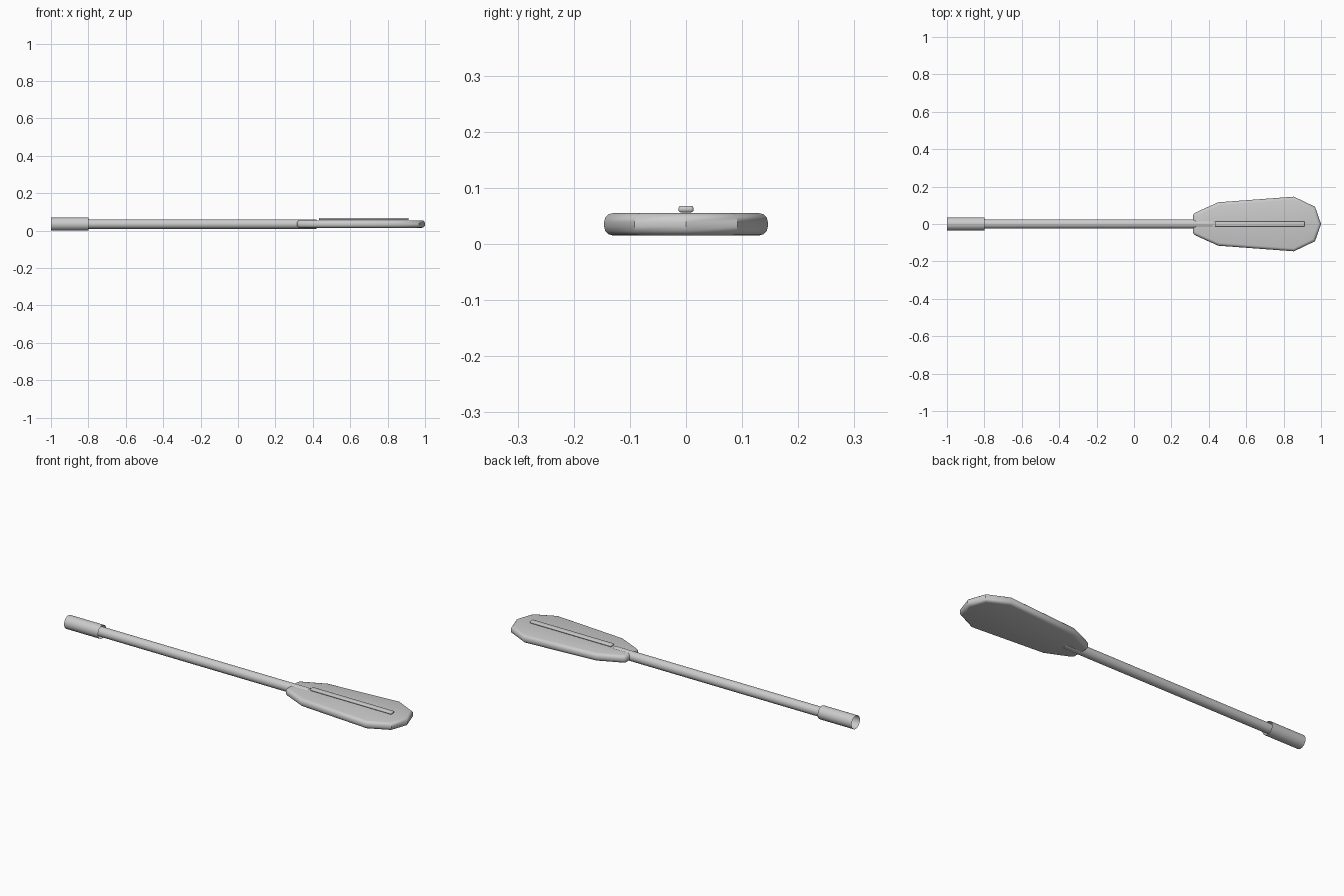
import bpy, bmesh, math
from mathutils import Matrix, Vector

if "Cube" in bpy.data.objects:
    bpy.data.objects.remove(bpy.data.objects["Cube"])

AXIS_Z = 0.035


def finish(name, bm):
    bmesh.ops.recalc_face_normals(bm, faces=bm.faces)
    mesh = bpy.data.meshes.new(name)
    bm.to_mesh(mesh)
    bm.free()
    obj = bpy.data.objects.new(name, mesh)
    bpy.context.collection.objects.link(obj)
    bpy.ops.object.select_all(action='DESELECT')
    obj.select_set(True)
    bpy.context.view_layer.objects.active = obj
    return obj


def tube(name, x0, x1, radius, sides=24):
    # Open-ended tube lying along x
    bm = bmesh.new()
    place = Matrix.Translation(((x0 + x1) / 2, 0, AXIS_Z)) @ Matrix.Rotation(math.pi / 2, 4, 'Y')
    bmesh.ops.create_cone(bm, cap_ends=False, segments=sides, radius1=radius,
                          radius2=radius, depth=x1 - x0, matrix=place)
    # Outward normals
    obj = finish(name, bm)
    if obj.data.polygons[0].normal.dot(obj.data.polygons[0].center - Vector((0, 0, AXIS_Z))
                                       - Vector((obj.data.polygons[0].center.x, 0, 0))) < 0:
        obj.data.flip_normals()
    bpy.ops.object.shade_smooth_by_angle(angle=math.radians(30))


def slab(name, half_outline, z0, z1, bevel):
    # Mirrored outline extruded upwards, with rounded rims
    outline = half_outline + [(x, -y) for x, y in reversed(half_outline) if y > 0]
    bm = bmesh.new()
    base = bm.faces.new([bm.verts.new((x, y, z0)) for x, y in outline])
    top = bmesh.ops.extrude_face_region(bm, geom=[base])['geom']
    bmesh.ops.translate(bm, vec=(0, 0, z1 - z0),
                        verts=[v for v in top if isinstance(v, bmesh.types.BMVert)])
    obj = finish(name, bm)
    mod = obj.modifiers.new("rounded_rim", 'BEVEL')
    mod.width = bevel
    mod.segments = 3
    mod.limit_method = 'ANGLE'
    mod.angle_limit = math.radians(60)
    bpy.ops.object.modifier_apply(modifier=mod.name)
    bpy.ops.object.shade_smooth_by_angle(angle=math.radians(32))


# Handle
tube("grip", -1.0, -0.8, 0.035)
tube("shaft", -0.81, 0.42, 0.025)

# Blade and its raised centre rib
slab("blade", [(0.315, 0.055), (0.45, 0.116), (0.855, 0.146), (0.968, 0.092), (1.0, 0.0)],
     0.015, 0.055, 0.016)
slab("blade_rib", [(0.432, 0.0135), (0.912, 0.0135)], 0.056, 0.068, 0.005)
